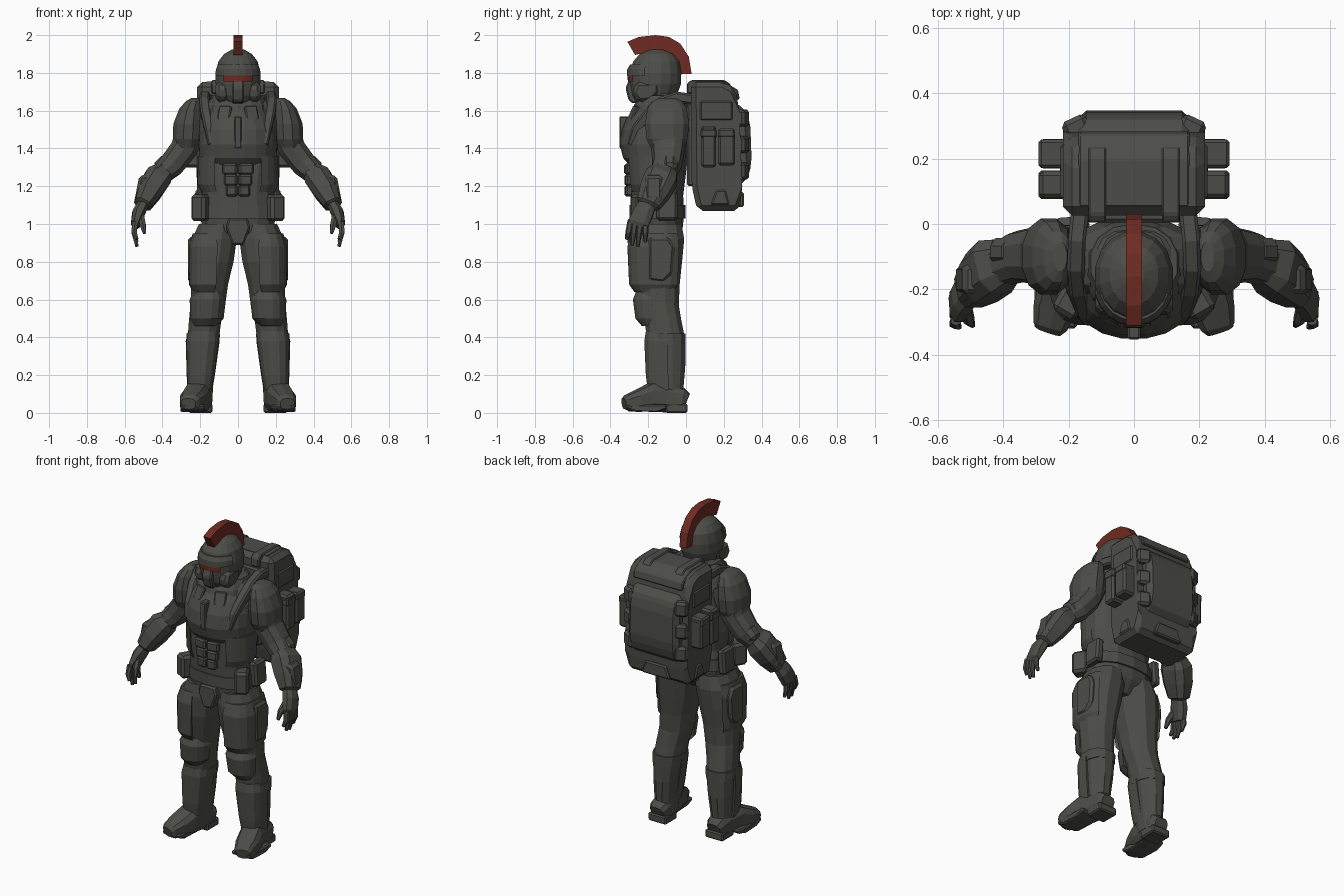
import bpy, bmesh, math
from mathutils import Vector, Euler


def material(name, rgb):
    m = bpy.data.materials.new(name)
    m.diffuse_color = (*rgb, 1)
    return m


GREY = material("dark_grey_armour", (0.073, 0.075, 0.064))
RED = material("dull_red", (0.158, 0.025, 0.016))


def finish(name, bm, mat, mirror):
    bmesh.ops.recalc_face_normals(bm, faces=bm.faces)
    me = bpy.data.meshes.new(name)
    bm.to_mesh(me)
    bm.free()
    me.materials.append(mat)
    ob = bpy.data.objects.new(name, me)
    bpy.context.collection.objects.link(ob)
    if mirror:  # every mesh has its origin at the centre, so it mirrors across x = 0
        ob.modifiers.new("mirror", 'MIRROR').use_mirror_merge = False
    return ob


def loft(name, secs, n=10, p=2.5, arc=None, tilt=False, mirror=False, mat=GREY):
    """Rings (x, y, z, rx, ry) skinned together; arc keeps only part of each ring."""
    bm = bmesh.new()
    pts = [Vector(s[:3]) for s in secs]
    rings = []
    for i, s in enumerate(secs):
        u, v = Vector((1, 0, 0)), Vector((0, 1, 0))
        if tilt:
            t = (pts[min(i + 1, len(pts) - 1)] - pts[max(i - 1, 0)]).normalized()
            side = tilt == 'side' or abs(t.y) > 0.75
            ref = Vector((1, 0, 0)) if tilt == 'side' else Vector((0, 0, 1)) if side else Vector((0, 1, 0))
            u = ref.cross(t).normalized()
            v = t.cross(u)
        ring = []
        for k in range(n):
            if arc:
                a = math.radians(arc[0] + (arc[1] - arc[0]) * k / (n - 1))
            else:
                a = 2 * math.pi * (k + 0.5) / n
            c, d = math.cos(a), math.sin(a)
            c = math.copysign(abs(c) ** (2 / p), c)
            d = math.copysign(abs(d) ** (2 / p), d)
            ring.append(bm.verts.new(pts[i] + u * c * s[3] + v * d * s[4]))
        rings.append(ring)
    for a, b in zip(rings, rings[1:]):
        for k in range(n):
            j = (k + 1) % n
            bm.faces.new((a[k], a[j], b[j], b[k]))
    bm.faces.new(rings[0])
    bm.faces.new(rings[-1])
    return finish(name, bm, mat, mirror)


def bevel_all(bm, w):
    if w:
        bmesh.ops.bevel(bm, geom=bm.edges[:], offset=w, segments=1, affect='EDGES', profile=0.5)


def box(name, loc, size, rot=(0, 0, 0), bevel=0.01, mirror=False, mat=GREY):
    bm = bmesh.new()
    bmesh.ops.create_cube(bm, size=1)
    for v in bm.verts:
        v.co = Vector(a * b for a, b in zip(v.co, size))
    bevel_all(bm, bevel)
    q = Euler([math.radians(r) for r in rot]).to_matrix()
    for v in bm.verts:
        v.co = q @ v.co + Vector(loc)
    return finish(name, bm, mat, mirror)


def prism(name, pts, axis, lo, hi, bevel=0.0, mirror=False, mat=GREY):
    """Outline in (y, z) for axis x, or (x, z) for axis y, extruded from lo to hi."""
    bm = bmesh.new()
    put = (lambda a, b, d: (d, a, b)) if axis == 'x' else (lambda a, b, d: (a, d, b))
    r0 = [bm.verts.new(put(a, b, lo)) for a, b in pts]
    r1 = [bm.verts.new(put(a, b, hi)) for a, b in pts]
    bm.faces.new(r0)
    bm.faces.new(r1)
    for k in range(len(pts)):
        j = (k + 1) % len(pts)
        bm.faces.new((r0[k], r0[j], r1[j], r1[k]))
    bevel_all(bm, bevel)
    return finish(name, bm, mat, mirror)


# --- torso -------------------------------------------------------------
loft("torso", [(0, -.15, .89, .07, .08), (0, -.15, .96, .19, .13), (0, -.15, 1.05, .205, .14),
               (0, -.155, 1.15, .19, .14), (0, -.15, 1.27, .21, .15), (0, -.14, 1.42, .21, .155),
               (0, -.125, 1.55, .22, .14), (0, -.11, 1.64, .18, .11), (0, -.1, 1.69, .1, .08)], n=14)
loft("chest_plate", [(0, -.16, 1.315, .18, .145), (0, -.16, 1.35, .205, .175), (0, -.16, 1.42, .21, .193),
                     (0, -.155, 1.5, .205, .186), (0, -.15, 1.56, .18, .165), (0, -.14, 1.61, .15, .135)],
     n=12, p=2.15, arc=(-185, 5))
loft("rib_plate", [(0, -.155, 1.17, .195, .15), (0, -.155, 1.21, .215, .16), (0, -.155, 1.36, .212, .175)],
     n=6, p=2.3, arc=(-58, 10), mirror=True)
prism("chest_ridge", [(-.018, 1.4), (.018, 1.4), (.02, 1.57), (-.02, 1.57)], 'y', -.353, -.25, .006)
for z, w in ((1.175, .06), (1.232, .07), (1.29, .078)):
    box("abdomen_plate", (.002 + w / 2, -.298, z), (w, .05, .058), (0, 0, 8), .009, True)
loft("belt", [(0, -.15, 1.03, .212, .148), (0, -.15, 1.1, .205, .148)], n=14)
prism("groin_plate", [(-.03, .89), (.03, .89), (.065, .98), (.05, 1.03), (-.05, 1.03), (-.065, .98)],
      'y', -.31, -.18, .01)
box("front_belt_pouch", (.192, -.235, 1.085), (.085, .1, .14), (0, 0, 30), .015, True)
box("side_belt_pouch", (.21, -.1, 1.095), (.05, .11, .15), (0, -4, 0), .012, True)

# --- collar and harness -------------------------------------------------
loft("neck", [(0, -.1, 1.6, .09, .09), (0, -.13, 1.69, .085, .09)], n=10)
loft("collar", [(0, -.14, 1.57, .165, .15), (0, -.13, 1.63, .155, .145), (0, -.12, 1.68, .135, .12)], n=14, p=2.2)
loft("shoulder_strap", [(.165, .04, 1.66), (.175, -.05, 1.672), (.178, -.13, 1.645), (.17, -.2, 1.58),
                        (.15, -.265, 1.5), (.135, -.295, 1.42)] and
     [(.165, .04, 1.66, .03, .028), (.175, -.05, 1.672, .03, .028), (.178, -.13, 1.645, .03, .028),
      (.17, -.2, 1.58, .03, .028), (.152, -.262, 1.5, .028, .026), (.14, -.29, 1.42, .02, .02)],
     n=8, p=4, tilt='side', mirror=True)
box("collar_flap", (.07, -.275, 1.585), (.07, .025, .08), (-25, 0, 20), .006, True)

# --- head ----------------------------------------------------------------
loft("helmet", [(0, -.18, 1.645, .075, .09), (0, -.168, 1.68, .105, .122), (0, -.162, 1.74, .12, .137),
                (0, -.162, 1.8, .121, .14), (0, -.157, 1.86, .106, .125), (0, -.155, 1.9, .075, .092),
                (0, -.155, 1.925, .03, .04)], n=16, p=2.1)
loft("visor", [(0, -.163, 1.755, .125, .145), (0, -.163, 1.788, .127, .147)], n=9, p=2.1,
     arc=(-126, -54), mat=RED)
loft("brow", [(0, -.165, 1.787, .127, .147), (0, -.165, 1.82, .124, .146), (0, -.165, 1.845, .112, .13)],
     n=9, p=2.1, arc=(-160, -20))
prism("respirator", [(-.302, 1.765), (-.32, 1.72), (-.304, 1.655), (-.28, 1.637), (-.2, 1.66), (-.2, 1.752)],
      'x', -.032, .032, .008)
prism("cheek_guard", [(-.262, 1.752), (-.285, 1.69), (-.25, 1.645), (-.19, 1.65), (-.14, 1.69), (-.14, 1.75)],
      'x', .05, .118, .018, True)
prism("crest", [(-.31, 1.965), (-.25, 1.99), (-.16, 2.0), (-.09, 1.99), (-.03, 1.955), (.015, 1.885),
                (.03, 1.795), (-.025, 1.795), (-.045, 1.86), (-.1, 1.9), (-.2, 1.91), (-.27, 1.895)],
      'x', -.025, .025, mat=RED)

# --- arms ----------------------------------------------------------------
loft("upper_arm", [(.2, -.1, 1.57, .08, .08), (.25, -.095, 1.5, .085, .1), (.285, -.095, 1.4, .075, .09),
                   (.35, -.1, 1.315, .07, .08), (.42, -.13, 1.25, .055, .065)], n=10, tilt=True, mirror=True)
loft("shoulder_pad", [(.225, -.1, 1.668, .02, .045), (.235, -.1, 1.65, .042, .08), (.25, -.1, 1.61, .063, .108),
                      (.262, -.1, 1.53, .083, .12), (.265, -.1, 1.45, .082, .112), (.27, -.1, 1.405, .064, .09)],
     n=12, p=2.2, mirror=True)
box("elbow_pad", (.395, -.085, 1.315), (.08, .085, .1), (0, -45, 0), .025, True)
loft("forearm", [(.395, -.115, 1.275, .055, .075), (.425, -.13, 1.245, .075, .09), (.467, -.165, 1.175, .07, .085),
                 (.502, -.2, 1.105, .05, .065), (.507, -.205, 1.095, .03, .045)], n=8, p=3, tilt=True, mirror=True)
prism("forearm_plate", [(.46, 1.265), (.523, 1.255), (.547, 1.13), (.525, 1.1), (.49, 1.16)], 'y', -.215, -.125,
      .015, True)
loft("hand", [(.5, -.2, 1.11, .032, .045), (.525, -.225, 1.06, .036, .056), (.54, -.25, 1.005, .028, .058),
              (.54, -.255, .985, .018, .05)], n=8, tilt=True, mirror=True)
for y, tip_y, tip_z in [(-.295, -.315, .92), (-.27, -.285, .885), (-.242, -.255, .88), (-.216, -.215, .905)]:
    loft("finger", [(.545, y, 1.01, .017, .016), (.55, (y + tip_y) / 2, .955, .016, .016),
                    (.535, tip_y, tip_z, .009, .009)], n=6, tilt=True, mirror=True)
loft("thumb", [(.515, -.25, 1.05, .018, .02), (.505, -.295, 1.0, .018, .018), (.495, -.31, .95, .009, .009)],
     n=6, tilt=True, mirror=True)

# --- legs ----------------------------------------------------------------
loft("leg", [(.11, -.15, 1.0, .1, .13), (.125, -.15, .92, .122, .145), (.14, -.155, .8, .12, .138),
             (.15, -.15, .68, .1, .12), (.16, -.14, .57, .095, .105), (.175, -.12, .48, .088, .1),
             (.185, -.105, .38, .085, .105), (.19, -.1, .26, .075, .1), (.195, -.1, .14, .065, .09),
             (.195, -.09, .05, .06, .08)], n=12, p=2.3, mirror=True)
loft("thigh_plate", [(.15, -.16, .64, .09, .115), (.145, -.16, .68, .115, .143), (.14, -.16, .88, .122, .152),
                     (.14, -.155, .95, .1, .135)], n=8, p=2.6, arc=(-100, 50), mirror=True)
prism("thigh_side_plate", [(-.2, .93), (-.09, .93), (-.06, .88), (-.07, .74), (-.12, .69), (-.2, .7)],
      'x', .22, .265, .014, True)
loft("knee_pad", [(.175, -.155, .46, .06, .08), (.165, -.155, .5, .09, .115), (.16, -.155, .6, .097, .128),
                  (.155, -.155, .66, .07, .105)], n=8, p=2.4, arc=(-170, -10), mirror=True)
loft("shin_guard", [(.202, -.105, .12, .066, .1), (.197, -.11, .2, .075, .105), (.187, -.115, .38, .09, .108),
                    (.183, -.115, .43, .082, .1)], n=8, p=2.6, arc=(-185, 5), mirror=True)
loft("boot_cuff", [(.187, -.102, .36, .088, .102), (.184, -.105, .42, .092, .104)], n=12, p=2.4, mirror=True)

# --- boots ---------------------------------------------------------------
loft("boot_foot", [(.262, -.328, .048, .04, .03), (.256, -.31, .052, .055, .046), (.24, -.25, .066, .07, .06),
                   (.219, -.18, .085, .07, .08), (.202, -.09, .078, .066, .076), (.198, -.02, .07, .062, .062),
                   (.198, .004, .06, .045, .045)], n=10, p=2.8, tilt=True, mirror=True)
box("boot_heel", (.198, -.05, .025), (.125, .115, .05), (0, 0, 0), .008, True)
prism("boot_sole", [(-.32, .025), (-.27, .005), (-.16, .008), (-.1, .02), (-.1, .045), (-.32, .045)],
      'x', .175, .305, .008, True)

# --- backpack --------------------------------------------------------------
prism("backpack", [(.025, 1.752), (.2, 1.752), (.262, 1.715), (.282, 1.6), (.298, 1.2), (.285, 1.07), (.06, 1.07),
                   (.03, 1.2)], 'x', -.218, .218, .028)
box("backpack_frame", (0, .03, 1.44), (.3, .05, .48), (0, 0, 0), .01)
prism("rear_pocket", [(.24, 1.64), (.31, 1.62), (.34, 1.54), (.348, 1.32), (.32, 1.22), (.24, 1.2)],
      'x', -.175, .175, .028)
prism("pack_lid", [(.05, 1.755), (.2, 1.755), (.275, 1.71), (.285, 1.66), (.24, 1.66)], 'x', -.17, .17, .006)
prism("lid_strap", [(.005, 1.69), (.005, 1.745), (.03, 1.762), (.205, 1.762), (.235, 1.742), (.235, 1.69)],
      'x', .085, .14, .006, True)
prism("rear_flap", [(-.1, 1.09), (.1, 1.09), (.07, 1.17), (-.07, 1.17)], 'y', .27, .306, .008)
for z in (1.28, 1.42, 1.56):
    box("rear_side_pouch", (.175, .292, z), (.08, .07, .09), (0, 0, -25), .014, True)
box("front_side_pouch", (.245, .12, 1.41), (.09, .08, .22), (0, 0, 0), .012, True)
box("back_side_pouch", (.24, .215, 1.4), (.1, .09, .18), (0, 0, 0), .012, True)
for y in (.12, .215):
    box("side_pouch_flap", (.248, y, 1.48), (.09, .088, .05), (0, 0, 0), .01, True)
box("upper_side_panel", (.21, .16, 1.6), (.03, .18, .11), (0, 0, 0), .012, True)
prism("lower_side_panel", [(.13, 1.1), (.23, 1.1), (.21, 1.18), (.16, 1.18)], 'x', .19, .226, .008, True)
